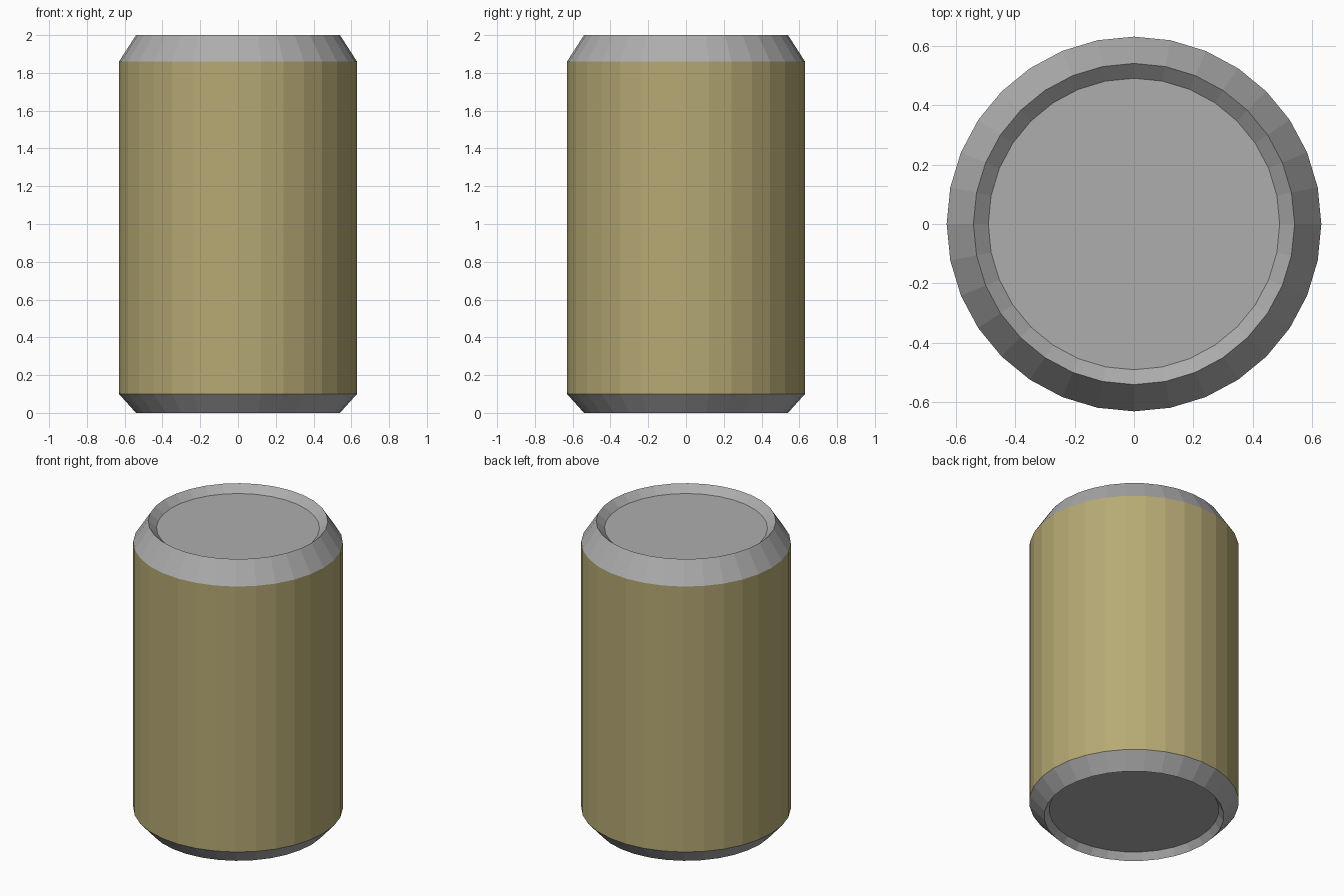
import bpy
import bmesh
from math import cos, sin, tau

default = bpy.data.objects.get("Cube")
if default:
    bpy.data.objects.remove(default, do_unlink=True)

SIDES = 32
RADIUS = 0.63
RIM = 0.54
HEIGHT = 2.0
SHOULDER_Z = 1.86
FOOT_Z = 0.10


def make_material(name, rgb):
    mat = bpy.data.materials.new(name)
    mat.use_nodes = True
    colour = (*rgb, 1.0)
    mat.diffuse_color = colour
    mat.node_tree.nodes["Principled BSDF"].inputs["Base Color"].default_value = colour
    return mat


def turned_part(name, profile, mat, cap=False):
    """Revolve (radius, z) points listed bottom to top; cap closes the last ring."""
    bm = bmesh.new()
    rings = [
        [bm.verts.new((r * cos(tau * i / SIDES), r * sin(tau * i / SIDES), z))
         for i in range(SIDES)]
        for r, z in profile
    ]
    for low, high in zip(rings, rings[1:]):
        for i in range(SIDES):
            j = (i + 1) % SIDES
            bm.faces.new((low[i], low[j], high[j], high[i]))
    if cap:
        bm.faces.new(rings[-1])
    mesh = bpy.data.meshes.new(name)
    # The base profile runs downward, so its faces need turning outward
    if profile[0][1] > profile[1][1]:
        bmesh.ops.reverse_faces(bm, faces=bm.faces[:])
    bm.to_mesh(mesh)
    bm.free()
    mesh.materials.append(mat)
    obj = bpy.data.objects.new(name, mesh)
    bpy.context.collection.objects.link(obj)
    return obj


metal = make_material("grey metal", (0.42, 0.42, 0.42))
paint = make_material("tan paint", (0.47, 0.40, 0.175))

# Straight painted wall
turned_part("can_body", [(RADIUS, FOOT_Z), (RADIUS, SHOULDER_Z)], paint)

# Tapered shoulder, rim and sunken lid
turned_part("can_lid", [(RADIUS, SHOULDER_Z), (RIM, HEIGHT), (0.49, HEIGHT - 0.045)],
            metal, cap=True)

# Tapered foot and sunken underside
turned_part("can_base", [(RADIUS, FOOT_Z), (RIM, 0.0), (0.51, 0.045)],
            metal, cap=True)
